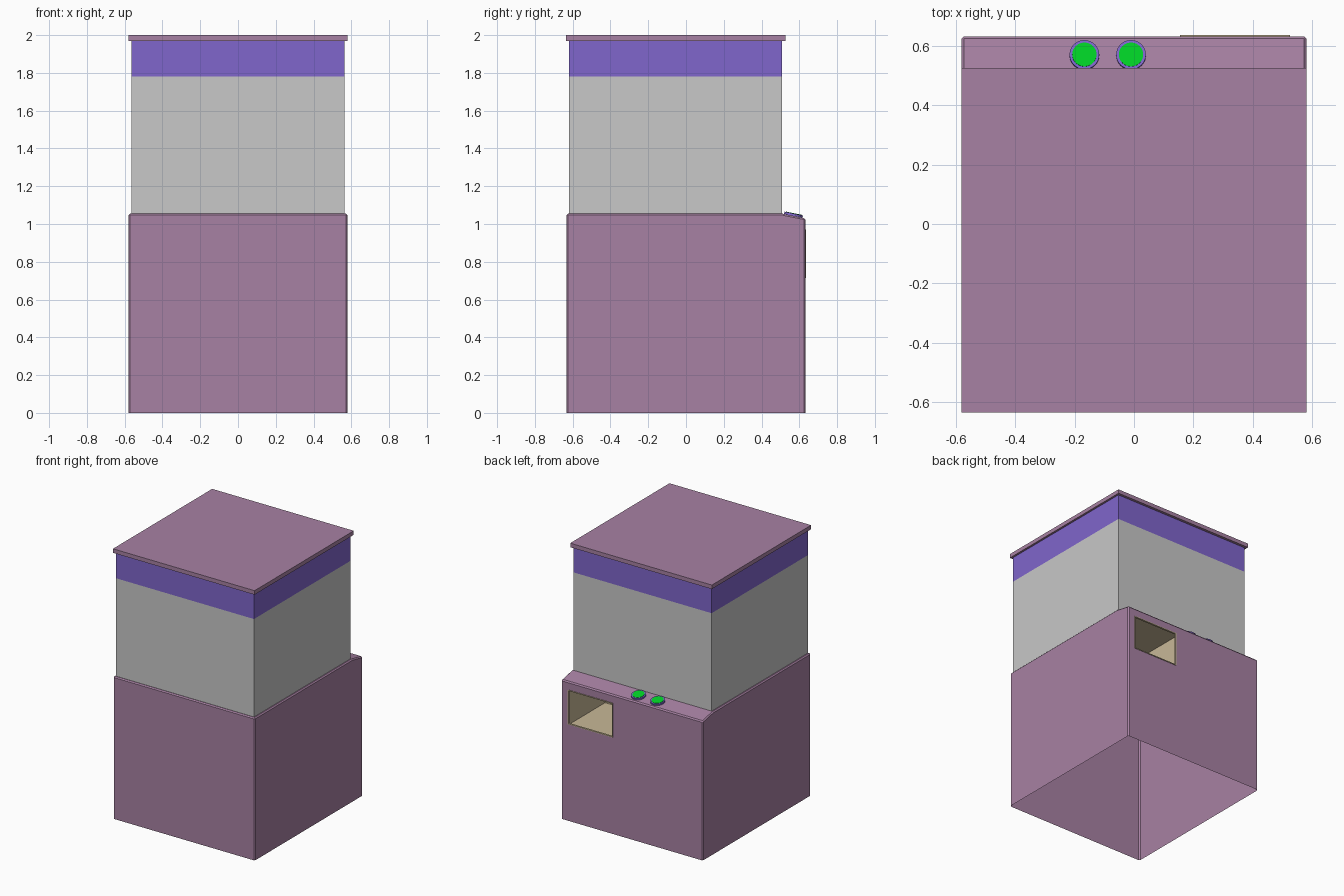
import bpy, bmesh
from math import atan2
from mathutils import Vector, Matrix

if "Cube" in bpy.data.objects:
    bpy.data.objects.remove(bpy.data.objects["Cube"])


def material(name, rgb):
    m = bpy.data.materials.new(name)
    m.diffuse_color = (*rgb, 1)
    m.use_nodes = True
    m.node_tree.nodes["Principled BSDF"].inputs["Base Color"].default_value = m.diffuse_color
    return m


MAUVE = material("mauve", (0.386, 0.220, 0.366))
PURPLE = material("purple", (0.216, 0.133, 0.604))
GREY = material("pane grey", (0.58, 0.58, 0.58))
TAN = material("tan", (0.58, 0.48, 0.31))
GREEN = material("green", (0.0, 0.65, 0.02))


def finish(name, bm, mat):
    me = bpy.data.meshes.new(name)
    bm.to_mesh(me)
    bm.free()
    me.materials.append(mat)
    ob = bpy.data.objects.new(name, me)
    bpy.context.collection.objects.link(ob)
    return ob


def box_mesh(lo, hi):
    bm = bmesh.new()
    lo, hi = Vector(lo), Vector(hi)
    bmesh.ops.create_cube(bm, size=1, matrix=Matrix.Translation((lo + hi) / 2)
                          @ Matrix.Diagonal((*(hi - lo), 1)))
    return bm


def remove_faces(bm, test):
    bm.normal_update()
    doomed = [f for f in bm.faces if test(f)]
    bmesh.ops.delete(bm, geom=doomed, context='FACES')


# Base cabinet: side profile (y, z) extruded across x, open underneath
SLOPE_A, SLOPE_B = Vector((0.51, 1.055)), Vector((0.632, 1.03))
profile = [(-0.632, 0), (0.632, 0), SLOPE_B, SLOPE_A, (-0.632, 1.055)]
bm = bmesh.new()
side = bm.faces.new([bm.verts.new((-0.58, y, z)) for y, z in profile])
ext = bmesh.ops.extrude_face_region(bm, geom=[side], use_keep_orig=True)
bmesh.ops.translate(bm, vec=(1.16, 0, 0),
                    verts=[v for v in ext["geom"] if isinstance(v, bmesh.types.BMVert)])
bmesh.ops.recalc_face_normals(bm, faces=bm.faces[:])
remove_faces(bm, lambda f: f.normal.z < -0.9)
rim = [e for e in bm.edges if len(e.link_faces) == 2 and e.calc_face_angle() > 0.5]
bmesh.ops.bevel(bm, geom=rim, offset=0.008, segments=1, affect='EDGES')

# Prize opening cut into the back wall
X0, X1, Z0, Z1 = 0.155, 0.525, 0.715, 0.97
for co, no in (((X0, 0, 0), (1, 0, 0)), ((X1, 0, 0), (1, 0, 0)),
               ((0, 0, Z0), (0, 0, 1)), ((0, 0, Z1), (0, 0, 1))):
    bm.normal_update()
    back = [f for f in bm.faces if f.normal.y > 0.99]
    geom = set(back) | {e for f in back for e in f.edges} | {v for f in back for v in f.verts}
    bmesh.ops.bisect_plane(bm, geom=list(geom), plane_co=co, plane_no=no)


def in_opening(f):
    c = f.calc_center_median()
    return f.normal.y > 0.99 and X0 < c.x < X1 and Z0 < c.z < Z1


remove_faces(bm, in_opening)
finish("base_cabinet", bm, MAUVE)

# Prize chute recess behind the opening, faces turned inward
bm = box_mesh((0.115, 0.14, 0.675), (0.565, 0.628, 0.98))
remove_faces(bm, lambda f: f.normal.y > 0.9)
bmesh.ops.reverse_faces(bm, faces=bm.faces[:])
finish("prize_chute", bm, TAN)

# Thin frame round the opening
bm = bmesh.new()
T = 0.006
for lo, hi in (((X0, Z0), (X1, Z0 + T)), ((X0, Z1 - T), (X1, Z1)),
               ((X0, Z0 + T), (X0 + T, Z1 - T)), ((X1 - T, Z0 + T), (X1, Z1 - T))):
    part = box_mesh((lo[0], 0.622, lo[1]), (hi[0], 0.636, hi[1]))
    tmp = bpy.data.meshes.new("tmp")
    part.to_mesh(tmp)
    part.free()
    bm.from_mesh(tmp)
    bpy.data.meshes.remove(tmp)
finish("opening_frame", bm, TAN)

# Display panes and the band above them
for name, z0, z1, mat in (("display_panes", 1.055, 1.78, GREY),
                          ("upper_band", 1.78, 1.97, PURPLE)):
    bm = box_mesh((-0.565, -0.62, z0), (0.565, 0.507, z1))
    remove_faces(bm, lambda f: abs(f.normal.z) > 0.9)
    finish(name, bm, mat)

# Roof slab
finish("roof", box_mesh((-0.58, -0.635, 1.97), (0.58, 0.526, 2.0)), MAUVE)

# Two round buttons lying on the sloping ledge, each with a green face plate
d = SLOPE_B - SLOPE_A
tilt = Matrix.Rotation(atan2(d.y, d.x), 4, 'X')
for i, x in enumerate((-0.01, -0.167), 1):
    place = Matrix.Translation((x, 0.568, 1.0435)) @ tilt
    for name, r, h, mat in (("button", 0.05, 0.012, PURPLE), ("button_face", 0.041, 0.014, GREEN)):
        bm = bmesh.new()
        bmesh.ops.create_cone(bm, cap_ends=True, segments=32, radius1=r, radius2=r, depth=h,
                              matrix=place @ Matrix.Translation((0, 0, h / 2)))
        finish(f"{name}_{i}", bm, mat)
